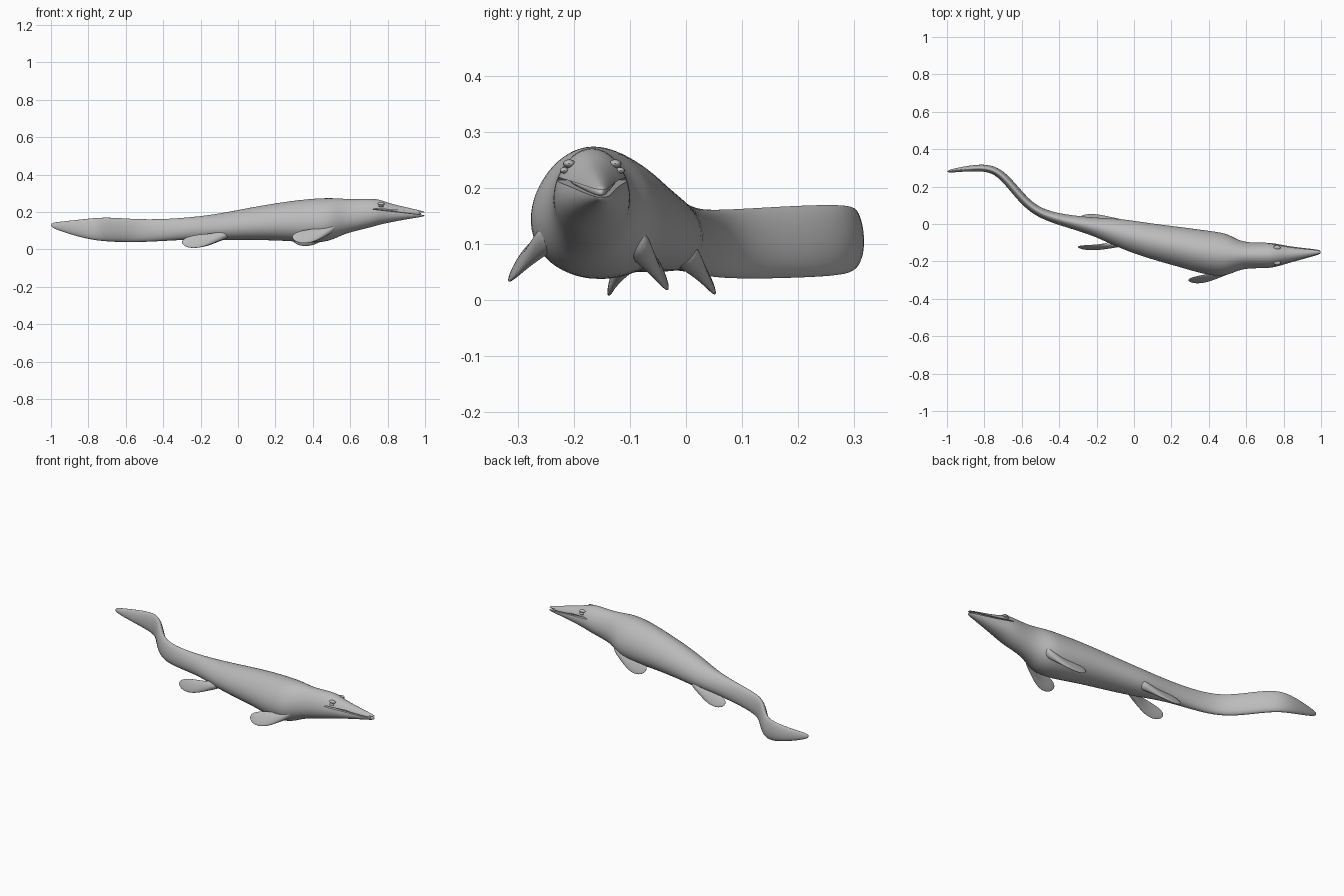
import bpy, bmesh, math
from mathutils import Vector

cube = bpy.data.objects.get("Cube")
if cube:
    bpy.data.objects.remove(cube, do_unlink=True)

skin = bpy.data.materials.new("grey_skin")
skin.use_nodes = True
skin.diffuse_color = (0.5, 0.5, 0.5, 1)
skin.node_tree.nodes["Principled BSDF"].inputs["Base Color"].default_value = skin.diffuse_color


def finish(name, bm):
    bmesh.ops.recalc_face_normals(bm, faces=bm.faces)
    mesh = bpy.data.meshes.new(name)
    bm.to_mesh(mesh)
    bm.free()
    mesh.materials.append(skin)
    obj = bpy.data.objects.new(name, mesh)
    bpy.context.collection.objects.link(obj)
    return obj


def activate(obj):
    bpy.ops.object.select_all(action="DESELECT")
    obj.select_set(True)
    bpy.context.view_layer.objects.active = obj


def loft(name, centres, sizes, up, sides=16, pinch=0.0):
    """Skin oval rings set square to a path; each size is (half side, half up)."""
    bm = bmesh.new()
    rings = []
    for i, (centre, (side_size, up_size)) in enumerate(zip(centres, sizes)):
        along = centres[min(i + 1, len(centres) - 1)] - centres[max(i - 1, 0)]
        side = up.cross(along).normalized()
        ring = []
        for k in range(sides):
            a = math.tau * k / sides
            c, s = math.cos(a), math.sin(a)
            ring.append(bm.verts.new(centre + side * side_size * c * (1 - pinch * s)
                                     + up * up_size * s))
        rings.append(ring)
    for r, q in zip(rings, rings[1:]):
        for k in range(sides):
            n = (k + 1) % sides
            bm.faces.new((r[k], r[n], q[n], q[k]))
    bm.faces.new(rings[0])
    bm.faces.new(rings[-1])
    obj = finish(name, bm)
    sub = obj.modifiers.new("smooth", "SUBSURF")
    sub.levels = sub.render_levels = 2
    activate(obj)
    bpy.ops.object.modifier_apply(modifier=sub.name)
    return obj


def smooth(obj):
    activate(obj)
    bpy.ops.object.shade_smooth_by_angle(angle=math.radians(40))


# Body from tail tip to snout: x, y, half width, top, bottom
stations = [
    (-1, .28, .004, .14, .12), (-.97, .285, .01, .146, .105),
    (-.88, .298, .015, .155, .075), (-.79, .302, .02, .165, .053),
    (-.72, .277, .022, .17, .044), (-.65, .2, .023, .168, .04),
    (-.58, .115, .024, .163, .038), (-.5, .055, .025, .16, .04),
    (-.38, .02, .031, .161, .046), (-.22, -.012, .045, .174, .055),
    (-.1, -.04, .072, .19, .05), (.06, -.085, .09, .222, .051),
    (.25, -.122, .104, .254, .048), (.4, -.155, .116, .271, .034),
    (.49, -.167, .115, .274, .044), (.55, -.167, .082, .271, .075),
    (.61, -.168, .067, .267, .095), (.7, -.168, .068, .271, .115),
    (.75, -.167, .064, .269, .131), (.81, -.164, .048, .245, .144),
    (.9, -.158, .03, .225, .161), (.98, -.151, .015, .206, .173),
    (1, -.15, .009, .2, .179)]
centres = [Vector((x, y, (t + b) / 2)) for x, y, w, t, b in stations]
sizes = [(w * 1.03, (t - b) / 2 * 1.03) for x, y, w, t, b in stations]
body = loft("body", centres, sizes, Vector((0, 0, 1)), pinch=0.14)

# Mouth opening: a wedge that widens towards the snout
bm = bmesh.new()
profile = [(.72, .214), (1.03, .18), (1.03, .194), (.74, .219)]
near, far = ([bm.verts.new((x, y, z)) for x, z in profile] for y in (-.3, 0))
bm.faces.new(near)
bm.faces.new(far)
for k in range(4):
    n = (k + 1) % 4
    bm.faces.new((near[k], near[n], far[n], far[k]))
cutter = finish("mouth_cutter", bm)
cutter.hide_render = True
cut = body.modifiers.new("mouth", "BOOLEAN")
cut.operation = "DIFFERENCE"
cut.solver = "EXACT"
cut.object = cutter
activate(body)
bpy.ops.object.modifier_apply(modifier=cut.name)
bpy.data.objects.remove(cutter, do_unlink=True)
smooth(body)

# Inner mouth, set back from the lips
inner = [(.7, -.168, .05), (.78, -.165, .046), (.88, -.159, .028), (.985, -.151, .009)]
lining = loft("mouth_lining", [Vector((x, y, .217 - (x - .72) * .1)) for x, y, w in inner],
              [(w, .012) for x, y, w in inner], Vector((0, 0, 1)), 8)
smooth(lining)

# Eyes under a low brow
for label, side in (("left", 1), ("right", -1)):
    for part, height, radius in (("eye", .231, .008), ("brow", .243, .011)):
        bm = bmesh.new()
        bmesh.ops.create_uvsphere(bm, u_segments=16, v_segments=10, radius=radius)
        for v in bm.verts:
            v.co.x *= 1.8
            v.co.z *= .7
            v.co += Vector((.765, -.167 + side * (.05 if part == "eye" else .041), height))
        smooth(finish(label + "_" + part, bm))

# Paddles: fraction along the limb, half chord, half thickness
paddle = [(0, .03, .03), (.2, .028, .022), (.4, .035, .013), (.6, .044, .009),
          (.8, .042, .007), (.94, .028, .005), (1, .008, .002)]


def flipper(name, root, middle, tip, chord, scale=1.0):
    a, m, b = Vector(root), Vector(middle), Vector(tip)
    ctrl = m * 2 - (a + b) / 2
    path = [a * (1 - t) ** 2 + ctrl * 2 * t * (1 - t) + b * t * t for t, c, h in paddle]
    smooth(loft(name, path, [(h, c * scale) for t, c, h in paddle],
                Vector(chord).normalized(), 12))


flipper("front_right_flipper", (.53, -.225, .13), (.415, -.283, .077), (.29, -.3, .066), (0, -.5, -.87))
flipper("front_left_flipper", (.53, -.1, .115), (.415, -.058, .062), (.29, -.045, .056), (0, .4, -.9))
flipper("back_right_flipper", (-.04, -.085, .09), (-.17, -.122, .05), (-.3, -.122, .038), (0, -.35, -.94), .9)
flipper("back_left_flipper", (-.04, -.01, .09), (-.16, .028, .05), (-.285, .038, .04), (0, .45, -.9), .9)
